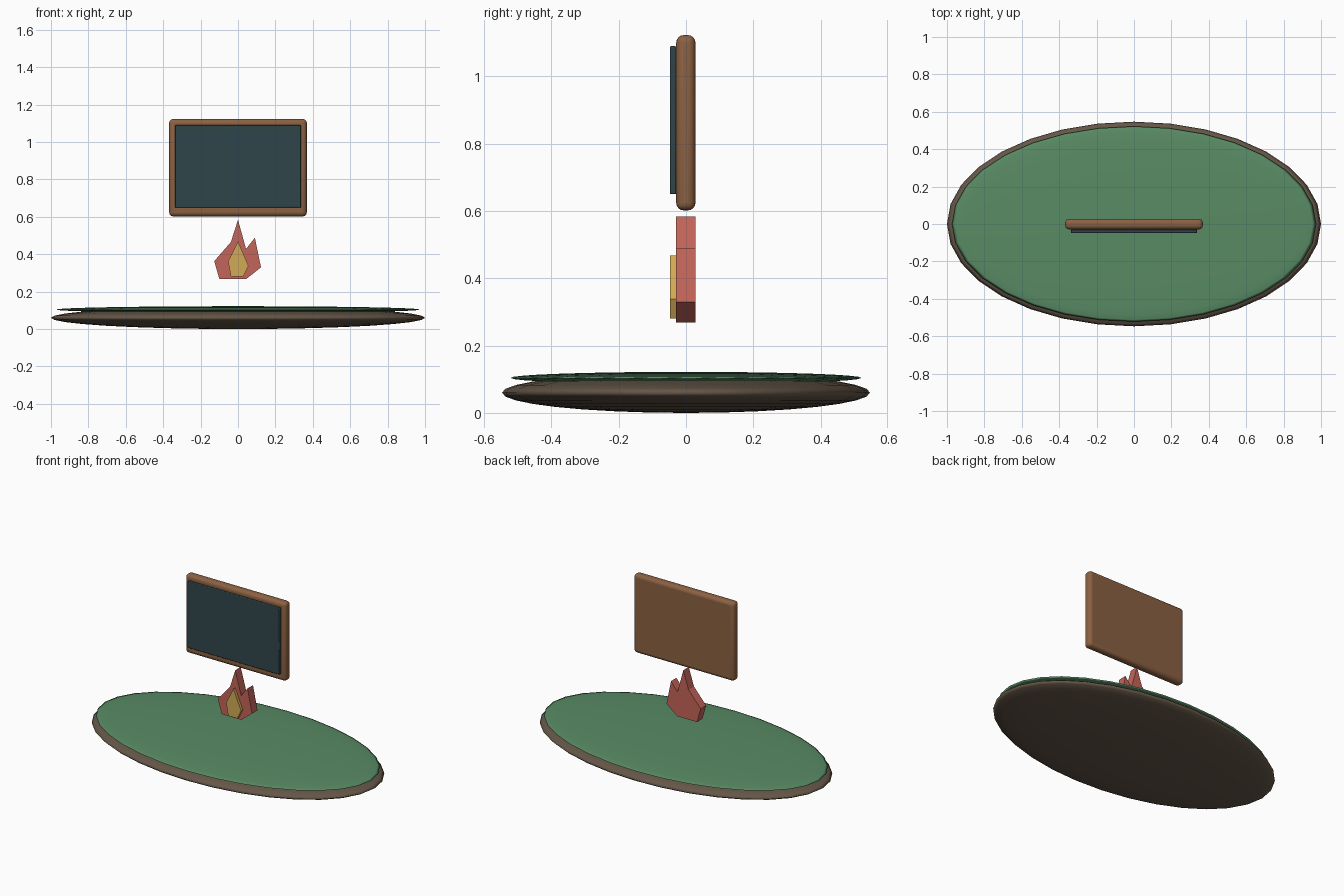
import bpy, bmesh, math

if "Cube" in bpy.data.objects:
    bpy.data.objects.remove(bpy.data.objects["Cube"])


def material(name, color):
    m = bpy.data.materials.new(name)
    m.diffuse_color = (*color, 1)
    m.use_nodes = True
    m.node_tree.nodes["Principled BSDF"].inputs["Base Color"].default_value = m.diffuse_color
    return m


def ellipsoid(name, center, radii, mat):
    bpy.ops.mesh.primitive_uv_sphere_add(segments=32, ring_count=16, radius=1, location=center)
    ob = bpy.context.object
    ob.name = name
    ob.scale = radii
    bpy.ops.object.transform_apply(location=False, rotation=False, scale=True)
    bpy.ops.object.shade_smooth()
    ob.data.materials.append(mat)
    return ob


def rounded_box(name, lo, hi, radius, segments, mat):
    bpy.ops.mesh.primitive_cube_add(size=1, location=[(a + b) / 2 for a, b in zip(lo, hi)])
    ob = bpy.context.object
    ob.name = name
    ob.scale = [b - a for a, b in zip(lo, hi)]
    bpy.ops.object.transform_apply(location=False, rotation=False, scale=True)
    bev = ob.modifiers.new("bevel", 'BEVEL')
    bev.width = radius
    bev.segments = segments
    bpy.ops.object.shade_smooth_by_angle(angle=math.radians(30))
    ob.data.materials.append(mat)
    return ob


def extruded(name, outline, y0, y1, mat):
    bm = bmesh.new()
    face = bm.faces.new([bm.verts.new((x, y0, z)) for x, z in outline])
    ext = bmesh.ops.extrude_face_region(bm, geom=[face], use_keep_orig=True)
    for v in ext["geom"]:
        if isinstance(v, bmesh.types.BMVert):
            v.co.y = y1
    bmesh.ops.recalc_face_normals(bm, faces=bm.faces)
    me = bpy.data.meshes.new(name)
    bm.to_mesh(me)
    bm.free()
    me.materials.append(mat)
    ob = bpy.data.objects.new(name, me)
    bpy.context.collection.objects.link(ob)
    return ob


soil = material("soil", (0.13, 0.095, 0.065))
grass = material("grass", (0.10, 0.26, 0.13))
wood = material("wood", (0.26, 0.12, 0.055))
slate = material("slate", (0.03, 0.06, 0.07))
red = material("flame_red", (0.55, 0.13, 0.10))
gold = material("flame_gold", (0.65, 0.40, 0.09))

# Island base and its grass layer: flattened spheres
ellipsoid("island_base", (0, 0, 0.06), (1.0, 0.547, 0.06), soil)
ellipsoid("grass_layer", (0, 0, 0.104), (0.973, 0.522, 0.018), grass)

# Floating board with a dark panel on its front
rounded_box("board_frame", (-0.368, -0.029, 0.602), (0.368, 0.028, 1.123), 0.022, 4, wood)
rounded_box("board_panel", (-0.337, -0.048, 0.65), (0.337, -0.029, 1.09), 0.004, 2, slate)

# Flame under the board
extruded("outer_flame", [(-0.1, 0.268), (-0.127, 0.363), (-0.038, 0.465), (0, 0.584),
                         (0.043, 0.428), (0.09, 0.488), (0.123, 0.33), (0.045, 0.268)],
         -0.029, 0.028, red)
extruded("inner_flame", [(-0.038, 0.28), (-0.053, 0.363), (0, 0.468),
                         (0.056, 0.338), (0.028, 0.28)],
         -0.048, -0.029, gold)
